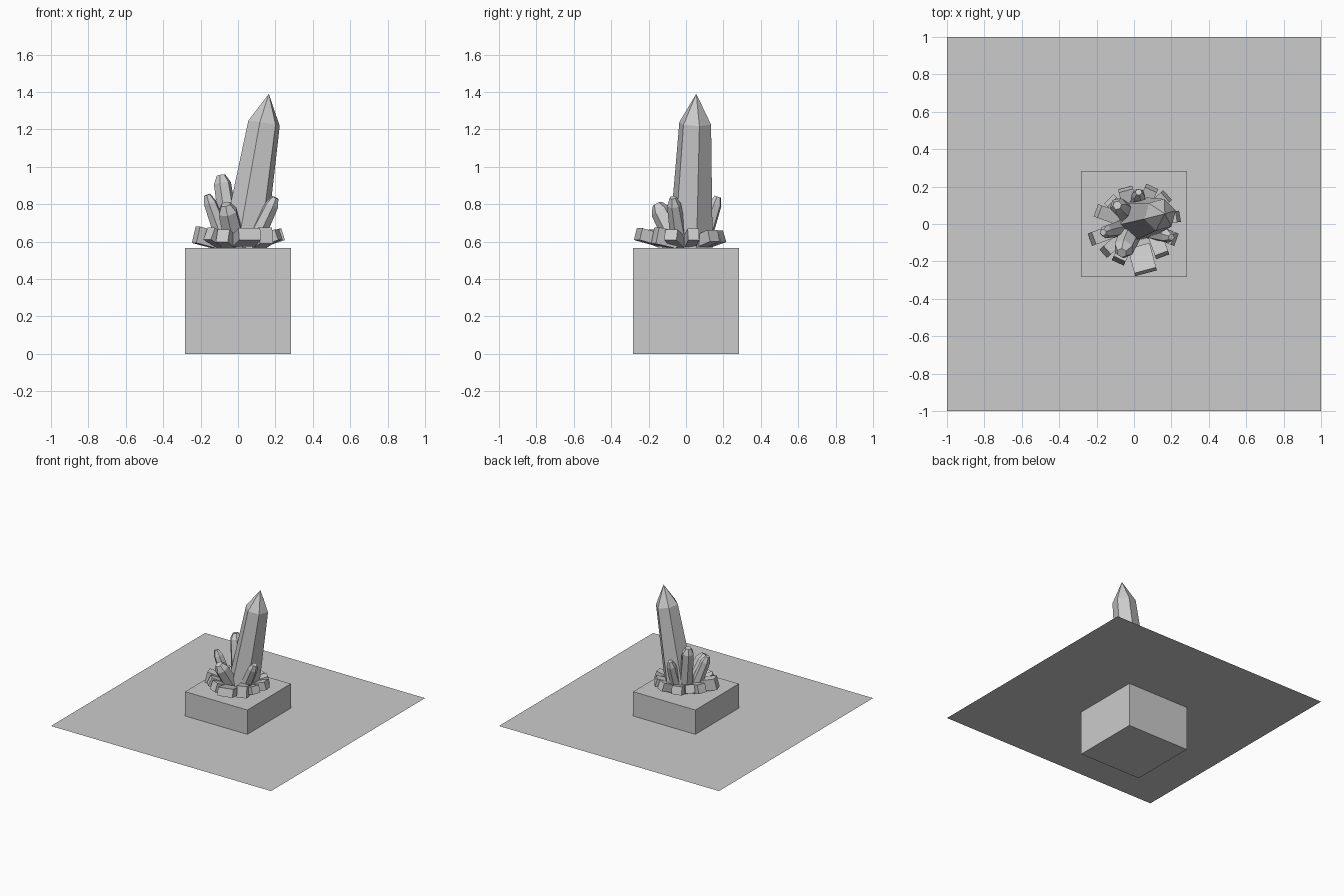
import bpy, bmesh, math
from mathutils import Vector, Matrix

if "Cube" in bpy.data.objects:
    bpy.data.objects.remove(bpy.data.objects["Cube"])

TOP = 0.565      # top of the stone block
PLANE = 0.365    # height of the surrounding sheet


def finish(name, bm, matrix=Matrix.Identity(4)):
    bmesh.ops.recalc_face_normals(bm, faces=bm.faces)
    mesh = bpy.data.meshes.new(name)
    bm.to_mesh(mesh)
    bm.free()
    obj = bpy.data.objects.new(name, mesh)
    obj.matrix_world = matrix
    bpy.context.collection.objects.link(obj)
    return obj


def axis_frame(start, end):
    """Matrix that maps local z onto start->end, keeping world turn stable."""
    z = (end - start).normalized()
    x = Vector((1, 0, 0))
    x = (x - z * x.dot(z)).normalized()
    m = Matrix((x, z.cross(x), z)).transposed().to_4x4()
    m.translation = start
    return m


def crystal(name, start, end, r_base, r_shoulder, tip_len, r_tip, turn=0, sides=6):
    """Faceted prism with a pointed or cut-off tip."""
    start, end = Vector(start), Vector(end)
    length = (end - start).length
    bm = bmesh.new()
    rings = []
    for z, r in ((0, r_base), (length - tip_len, r_shoulder), (length, r_tip)):
        rings.append([bm.verts.new((r * math.cos(a), r * math.sin(a), z))
                      for a in (math.radians(turn) + math.tau * i / sides
                                for i in range(sides))])
    for lo, hi in zip(rings, rings[1:]):
        for i in range(sides):
            j = (i + 1) % sides
            bm.faces.new((lo[i], lo[j], hi[j], hi[i]))
    bm.faces.new(rings[0])
    bm.faces.new(rings[-1])
    bmesh.ops.remove_doubles(bm, verts=bm.verts, dist=1e-5)
    return finish(name, bm, axis_frame(start, end))


def shard(name, x, y, z, yaw, tilt, size):
    """Small block lying outwards around the foot of the cluster."""
    bm = bmesh.new()
    bmesh.ops.create_cube(bm, size=1)
    m = (Matrix.Translation((x, y, z))
         @ Matrix.Rotation(math.radians(yaw), 4, 'Z')
         @ Matrix.Rotation(math.radians(-tilt), 4, 'Y')
         @ Matrix.Diagonal((*size, 1)))
    bmesh.ops.transform(bm, matrix=m, verts=bm.verts)
    return finish(name, bm)


# Stone block
bm = bmesh.new()
bmesh.ops.create_cube(bm, size=TOP)
bmesh.ops.translate(bm, vec=(0, 0, TOP / 2), verts=bm.verts)
finish("stone_block", bm)

# Thin flat sheet around the block
bm = bmesh.new()
bmesh.ops.create_grid(bm, x_segments=1, y_segments=1, size=1)
bmesh.ops.translate(bm, vec=(0, 0, PLANE), verts=bm.verts)
finish("ground_sheet", bm)

# Tall leaning main crystal
crystal("main_crystal", (0.03, 0.025, TOP), (0.165, 0.055, 1.39),
        0.122, 0.088, 0.16, 0.0, turn=15)

# Blunt side crystals: start, end, base radius, shoulder radius
side = [
    ((-0.03, 0.05, TOP), (-0.09, 0.10, 0.955), 0.055, 0.047),
    ((-0.06, -0.02, TOP), (-0.165, -0.045, 0.85), 0.048, 0.036),
    ((-0.01, -0.03, TOP), (-0.065, -0.155, 0.80), 0.062, 0.055),
    ((0.07, -0.03, TOP), (0.20, -0.07, 0.835), 0.05, 0.038),
    ((0.02, 0.08, TOP), (0.025, 0.17, 0.84), 0.045, 0.036),
]
for i, (a, b, r0, r1) in enumerate(side):
    crystal(f"side_crystal_{i + 1}", a, b, r0, r1, 0.045, r1 * 0.5, turn=12 + 9 * i)

# Ring of small blocks: x, y, z, yaw, tilt, size (radial, tangential, height)
shards = [
    (-0.17, -0.06, 0.622, 200, 14, (0.12, 0.07, 0.09)),
    (-0.14, 0.05, 0.618, 160, 18, (0.12, 0.07, 0.07)),
    (-0.11, -0.11, 0.615, 222, 25, (0.13, 0.06, 0.07)),
    (-0.06, -0.15, 0.612, 245, 20, (0.11, 0.07, 0.07)),
    (0.045, -0.19, 0.622, 285, 15, (0.14, 0.12, 0.065)),
    (0.13, -0.11, 0.62, 290, 12, (0.12, 0.075, 0.09)),
    (0.16, -0.06, 0.615, 340, 20, (0.13, 0.07, 0.06)),
    (0.18, 0.03, 0.62, 10, 18, (0.12, 0.06, 0.065)),
    (0.13, 0.11, 0.615, 42, 16, (0.12, 0.07, 0.065)),
    (0.07, 0.14, 0.61, 65, 18, (0.12, 0.07, 0.065)),
    (-0.03, 0.13, 0.61, 105, 15, (0.12, 0.08, 0.065)),
    (-0.09, 0.09, 0.615, 135, 22, (0.11, 0.07, 0.065)),
]
for i, s in enumerate(shards):
    shard(f"foot_block_{i + 1}", *s)
